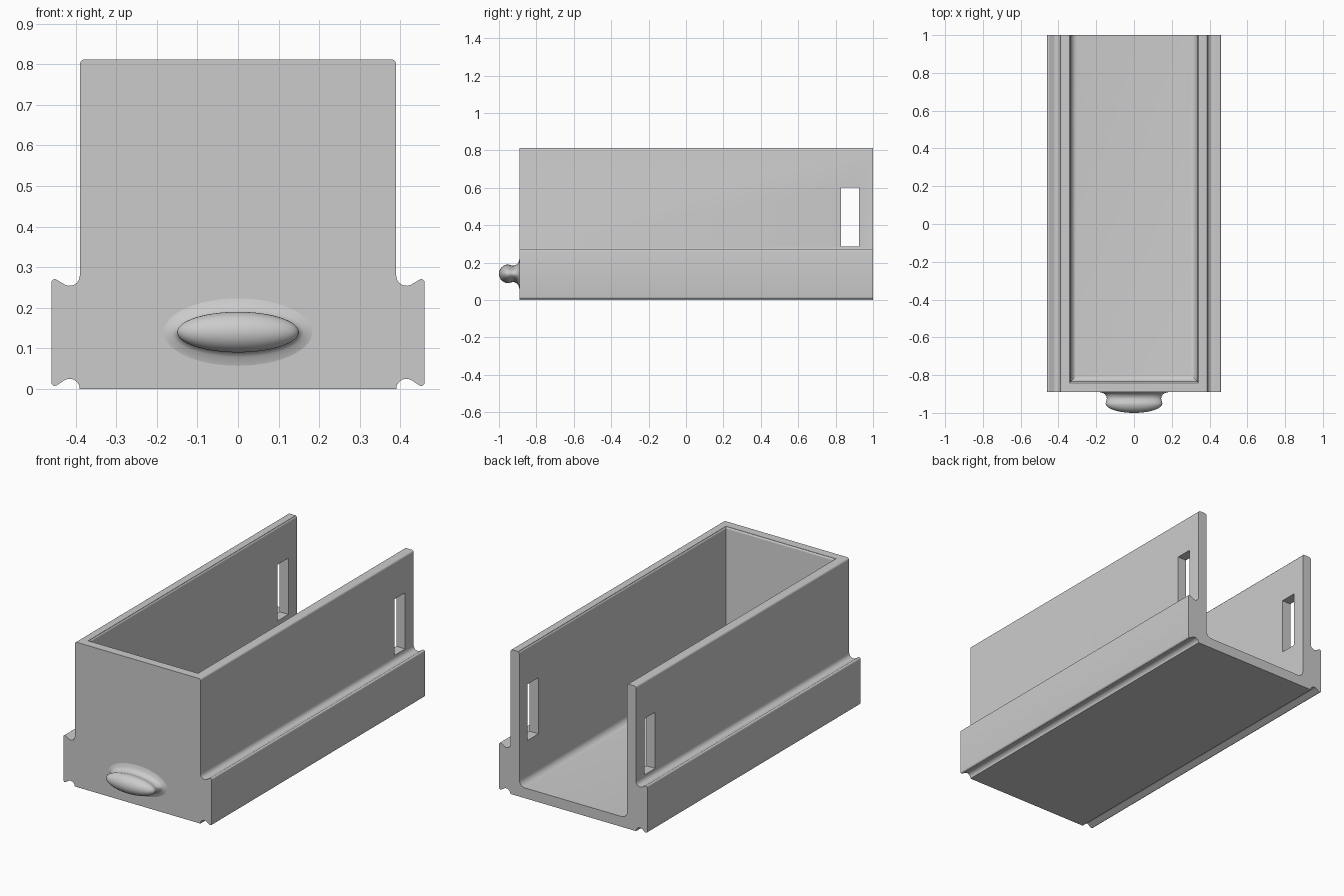
import bpy, bmesh, math

cube = bpy.data.objects.get("Cube")
if cube:
    bpy.data.objects.remove(cube, do_unlink=True)

GREY = (0.6, 0.6, 0.6, 1)
grey = bpy.data.materials.new("plain grey")
grey.use_nodes = True
grey.diffuse_color = GREY
grey.node_tree.nodes["Principled BSDF"].inputs["Base Color"].default_value = GREY


def loft(name, rings):
    """Solid skinned through closed rings of equal length."""
    bm = bmesh.new()
    loops = [[bm.verts.new(p) for p in ring] for ring in rings]
    n = len(loops[0])
    for a, b in zip(loops, loops[1:]):
        for i in range(n):
            j = (i + 1) % n
            bm.faces.new((a[i], a[j], b[j], b[i]))
    bm.faces.new(loops[0])
    bm.faces.new(loops[-1])
    bmesh.ops.recalc_face_normals(bm, faces=bm.faces)
    mesh = bpy.data.meshes.new(name)
    bm.to_mesh(mesh)
    bm.free()
    mesh.materials.append(grey)
    obj = bpy.data.objects.new(name, mesh)
    bpy.context.collection.objects.link(obj)
    return obj


def select(obj):
    bpy.ops.object.select_all(action="DESELECT")
    obj.select_set(True)
    bpy.context.view_layer.objects.active = obj


def cut(obj, cutter):
    mod = obj.modifiers.new("cut", "BOOLEAN")
    mod.operation = "DIFFERENCE"
    mod.solver = "EXACT"
    mod.object = cutter
    select(obj)
    bpy.ops.object.modifier_apply(modifier=mod.name)
    bpy.data.objects.remove(cutter, do_unlink=True)


def arc(cx, cz, r, start, end, steps=6):
    """Points on a circular arc, angles in degrees."""
    angles = [math.radians(start + (end - start) * i / steps) for i in range(steps + 1)]
    return [(cx + r * math.cos(a), cz + r * math.sin(a)) for a in angles]


FRONT, BACK, TOP = -0.89, 1.0, 0.812
HALF, INNER, FLOOR, WALL = 0.39, 0.335, 0.058, 0.055

# Drawer body: cross-section with grooved side rails, extruded front to back
side = [(HALF, 0)]
side += arc(0.415, 0.0, 0.025, 160, 62)
side += arc(0.4515, 0.016, 0.0085, 242, 360)
side += arc(0.4515, 0.262, 0.0085, 0, 118)
side += arc(0.415, 0.279, 0.025, 298, 180)
side += arc(HALF - 0.012, TOP - 0.012, 0.012, 0, 90)
profile = side + [(-x, z) for x, z in reversed(side)]
body = loft("drawer_body", [[(x, y, z) for x, z in profile] for y in (FRONT, BACK)])

# Cavity: open at the back, filleted at the floor, flared at the rim
R, RIM = 0.035, 0.012
steps = [(R - dx, FLOOR + R + dz) for dx, dz in arc(0, 0, R, -90, 0)]
steps += [(dx - RIM, TOP - RIM + dz) for dx, dz in arc(0, 0, RIM, 0, 90)
          for dx in [dx]]
steps = [(s, z) for s, z in steps if z < TOP - 0.001] + [(-RIM, TOP + 0.05)]


def cavity_ring(inset, z):
    x, y = INNER - inset, FRONT + WALL + inset
    return [(-x, y, z), (x, y, z), (x, BACK + 0.1, z), (-x, BACK + 0.1, z)]


def rim_fix(inset, z):
    # Widen smoothly towards the top of the walls
    if z > TOP - RIM and z < TOP:
        t = (z - (TOP - RIM)) / RIM
        inset = -RIM * (1 - math.sqrt(1 - t * t))
    return cavity_ring(inset, z)


cut(body, loft("cavity_cutter", [rim_fix(s, z) for s, z in steps]))

# Slots through both side walls near the back
slot = [(0.83, 0.287), (0.925, 0.287), (0.925, 0.602), (0.83, 0.602)]
cut(body, loft("slot_cutter", [[(x, y, z) for y, z in slot] for x in (-0.6, 0.6)]))

# Oval knob: flared root, neck and domed tip
stations = [(FRONT + 0.01, 0.183, 0.083)]
stations += [(FRONT - 0.035 * math.sin(a), 0.183 - 0.039 * (1 - (1 - math.sin(a)) ** 2) ** 0.5,
              0.083 - 0.039 * (1 - (1 - math.sin(a)) ** 2) ** 0.5)
             for a in [math.pi / 2 * i / 10 for i in range(11)]]
stations += [(-0.935, 0.146, 0.046), (-0.945, 0.149, 0.049)]
stations += [(-0.95 - 0.05 * math.sin(a), 0.15 * math.cos(a), 0.05 * math.cos(a))
             for a in [math.radians(88) * i / 12 for i in range(13)]]
N = 64
knob = loft("knob", [[(rx * math.cos(math.tau * i / N), y, 0.14 + rz * math.sin(math.tau * i / N))
                      for i in range(N)] for y, rx, rz in stations])

for obj, angle in ((body, 30), (knob, 60)):
    select(obj)
    bpy.ops.object.shade_smooth_by_angle(angle=math.radians(angle))
